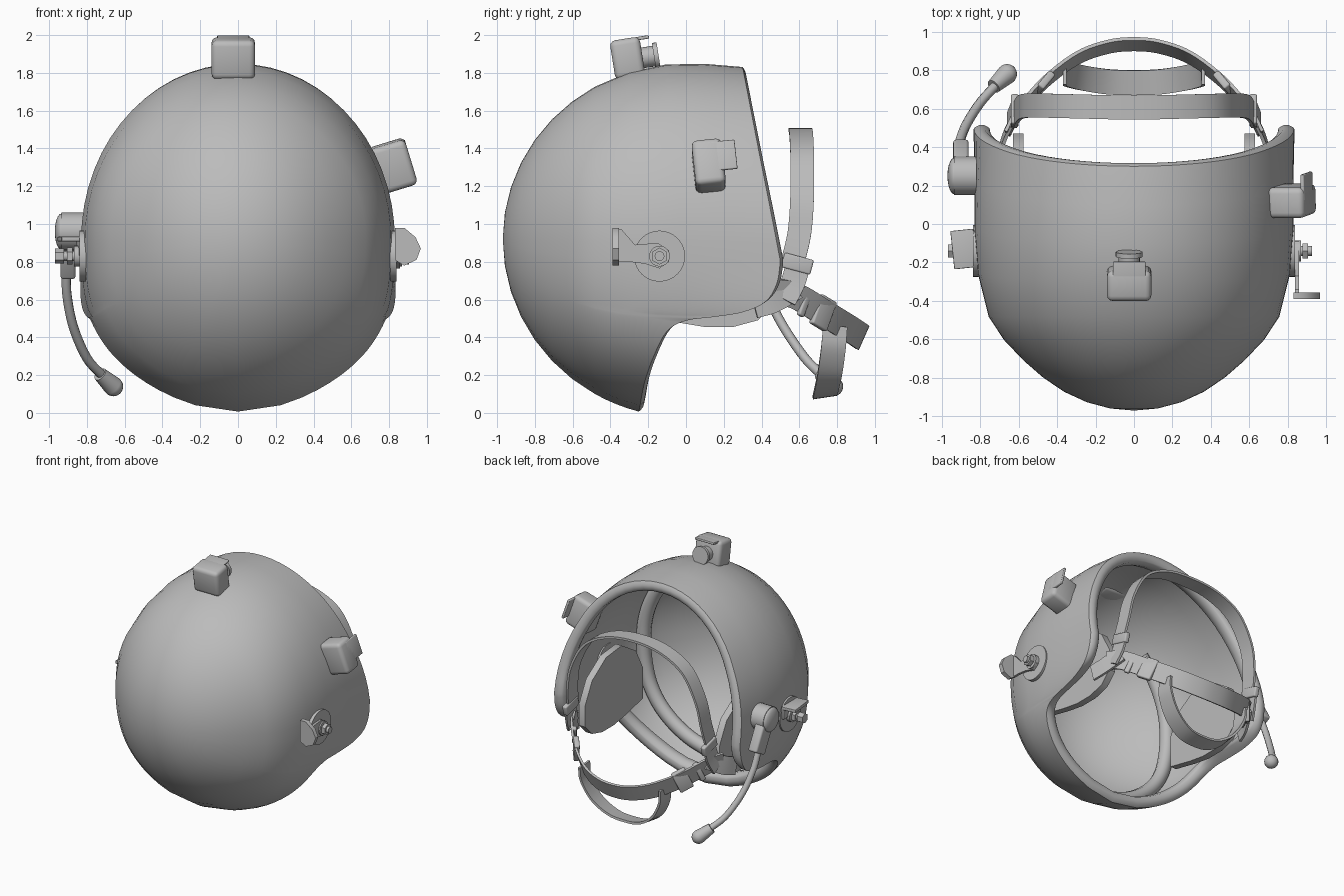
import bpy, bmesh, math
from math import pi, sin, cos, radians
from mathutils import Vector, Matrix

cube = bpy.data.objects.get("Cube")
if cube:
    bpy.data.objects.remove(cube, do_unlink=True)

grey = bpy.data.materials.new("plain grey")
grey.use_nodes = True
grey.diffuse_color = (0.5, 0.5, 0.5, 1)
grey.node_tree.nodes["Principled BSDF"].inputs["Base Color"].default_value = (0.5, 0.5, 0.5, 1)


def finish(name, bm, angle=40, matrix=None):
    bmesh.ops.remove_doubles(bm, verts=bm.verts, dist=1e-5)
    bmesh.ops.recalc_face_normals(bm, faces=bm.faces)
    if matrix:
        bm.transform(matrix)
    me = bpy.data.meshes.new(name)
    bm.to_mesh(me)
    bm.free()
    for p in me.polygons:
        p.use_smooth = True
    me.set_sharp_from_angle(angle=radians(angle))
    me.materials.append(grey)
    ob = bpy.data.objects.new(name, me)
    bpy.context.scene.collection.objects.link(ob)
    return ob


def loft(name, rings, angle=40, caps=False):
    """Skin closed rings of points."""
    bm = bmesh.new()
    rows = [[bm.verts.new(p) for p in r] for r in rings]
    for a, b in zip(rows, rows[1:]):
        for i in range(len(a)):
            j = (i + 1) % len(a)
            bm.faces.new((a[i], a[j], b[j], b[i]))
    if caps:
        bm.faces.new(rows[0])
        bm.faces.new(rows[-1])
    return finish(name, bm, angle)


def smooth(pts, n=5):
    """Catmull-Rom path through the given points."""
    pts = [Vector(p) for p in pts]
    ext = [2 * pts[0] - pts[1]] + pts + [2 * pts[-1] - pts[-2]]
    out = []
    for a, b, c, d in zip(ext, ext[1:], ext[2:], ext[3:]):
        for k in range(n):
            t = k / n
            out.append(b + (c - a) * t / 2 + (2 * a - 5 * b + 4 * c - d) * t * t / 2
                       + (3 * b - a - 3 * c + d) * t ** 3 / 2)
    return out + [pts[-1]]


def strap(name, pts, width, across, thick=0.018, mirror=False):
    if mirror:
        pts = pts + [(-x, y, z) for x, y, z in reversed(pts[:-1])]
    path = smooth(pts)
    rings = []
    for i, p in enumerate(path):
        tan = (path[min(i + 1, len(path) - 1)] - path[max(i - 1, 0)]).normalized()
        w = Vector(across)
        w = (w - tan * w.dot(tan)).normalized()
        n = tan.cross(w) * thick / 2
        w = w * width / 2
        rings.append([p + w + n, p - w + n, p - w - n, p + w - n])
    return loft(name, rings, caps=True)


def tube(name, pts, r, sides=10):
    path = smooth(pts)
    rings, side = [], None
    for i, p in enumerate(path):
        tan = (path[min(i + 1, len(path) - 1)] - path[max(i - 1, 0)]).normalized()
        side = tan.orthogonal() if side is None else side - tan * side.dot(tan)
        side.normalize()
        up = tan.cross(side)
        rings.append([p + (side * cos(2 * pi * k / sides) + up * sin(2 * pi * k / sides)) * r
                      for k in range(sides)])
    return loft(name, rings, caps=True)


def box(name, loc, size, rot=(0, 0, 0), bevel=0.01, parent=None):
    bm = bmesh.new()
    bmesh.ops.create_cube(bm, size=1)
    bm.transform(Matrix.Diagonal((*size, 1)))
    bmesh.ops.bevel(bm, geom=bm.edges[:], offset=bevel, segments=3, profile=0.5, affect='EDGES')
    m = Matrix.Translation(loc)
    for axis, a in zip("ZYX", reversed(rot)):
        m = m @ Matrix.Rotation(radians(a), 4, axis)
    return finish(name, bm, 40, (parent or Matrix()) @ m)


def rod(name, a, b, r, sides=24, r2=None, parent=None):
    a, b = Vector(a), Vector(b)
    bm = bmesh.new()
    bmesh.ops.create_cone(bm, cap_ends=True, segments=sides, radius1=r,
                          radius2=r if r2 is None else r2, depth=(b - a).length)
    q = (b - a).to_track_quat('Z', 'Y').to_matrix().to_4x4()
    return finish(name, bm, 35, (parent or Matrix()) @ Matrix.Translation((a + b) / 2) @ q)


def ball(name, loc, size):
    bm = bmesh.new()
    bmesh.ops.create_uvsphere(bm, u_segments=20, v_segments=12, radius=1)
    return finish(name, bm, 60, Matrix.Translation(loc) @ Matrix.Diagonal((*size, 1)))


def prism(name, outline, a, b, to3d):
    return loft(name, [[to3d(u, v, w) for u, v in outline] for w in (a, b)], caps=True)


# Helmet shell: half ellipsoid carried forward to the face opening, fuller at the cheeks
CZ = 0.92


def on_shell(th, t, d=0.0):
    s, c = sin(min(t, pi / 2)), cos(th)
    y = -(0.97 - d) * cos(t) if t < pi / 2 else t - pi / 2
    front, low = max(y, 0), min(c, 0) ** 2
    wide = 1 + 0.63 * front * low + 0.34 * low * (1 - low) * s * s
    wide += 0.05 * math.exp(-((t - 1.02) / 0.25) ** 2)
    taper = 1 + (math.sqrt(1 - (front / 1.5) ** 2) - 1) * min(1, 2 * max(c, 0))
    tall = 0.93 + 0.015 * low
    return Vector(((0.83 - d) * s * sin(th) * wide * taper, y, CZ + (tall - d) * s * c * taper))


edge = []
for k in range(17):
    th = radians(97) * k / 16
    edge.append((th, pi / 2 + 0.3 + 0.2 * (0.93 - 0.93 * cos(th)) / 1.05))
lower = [(0, 0.5, 0.8), (0, 0.48, 0.68), (0, 0.42, 0.585), (0, 0.3, 0.53), (0, 0.15, 0.505),
         (0, 0, 0.485), (0, -0.1, 0.43), (0, -0.17, 0.3), (0, -0.22, 0.16), (0, -0.25, 0.005)]
for p in smooth(lower, 4)[1:]:
    t = pi / 2 + p.y if p.y > 0 else math.acos(-p.y / 0.97)
    c = (p.z - CZ) / (0.94 * sin(min(t, pi / 2)))
    edge.append((math.acos(max(-1, min(1, c))), t))
edge[-1] = (pi, edge[-1][1])
edge += [(-th, t) for th, t in reversed(edge[1:-1])]


def steps(te):
    """Shared rings over the back, then a few rows reaching the edge."""
    return [1.05 * k / 7 for k in range(1, 8)] + [1.05 + (te - 1.05) * k / 4 for k in range(1, 5)]


def shell_column(th, te):
    out = [on_shell(th, t) for t in steps(te)]
    rim_in = on_shell(th, te, 0.08)
    push = (out[-1] - out[-2]).normalized() * 0.018
    lip = [out[-1].lerp(rim_in, f) + push * sin(pi * f) for f in (0.12, 0.35, 0.65, 0.88)]
    bead = [rim_in, on_shell(th, te - 0.05, 0.09), on_shell(th, te - 0.1, 0.075), on_shell(th, te - 0.12, 0.045)]
    inner = [on_shell(th, t, 0.025) for t in reversed(steps(te - 0.13))]
    return [on_shell(0, 0)] + out + lip + bead + inner + [on_shell(0, 0, 0.025)]


columns = [shell_column(th, t) for th, t in edge]
columns.append(columns[0])
loft("helmet_shell", columns, angle=50)

# Inside: a padded roll down each rear quarter and a flat panel over each ear
ear = [(-0.27, 0.53), (-0.05, 0.48), (0.1, 0.455), (0.25, 0.455), (0.38, 0.49), (0.47, 0.58), (0.47, 0.75),
       (0.38, 0.92), (0.2, 1.04), (0, 1.06), (-0.18, 0.95), (-0.27, 0.78)]
for s, side in ((1, "left"), (-1, "right")):
    tube(side + "_rear_roll", [on_shell(s * radians(a), 1.05, 0.07) for a in range(40, 171, 13)], 0.055)
    prism(side + "_ear_panel", ear, s * 0.575, s * 0.63, lambda u, v, w: (w, u, v))

# Harness straps
strap("forehead_strap", [(0.62, 0.56, 0.78), (0.6, 0.6, 0.95), (0.56, 0.615, 1.15), (0.44, 0.615, 1.36),
                         (0.24, 0.61, 1.47), (0, 0.605, 1.5)], 0.125, (0, 1, 0), mirror=True)
strap("chin_strap", [(0.66, 0.47, 0.64), (0.6, 0.58, 0.62), (0.47, 0.73, 0.53), (0.3, 0.86, 0.45),
                     (0.14, 0.92, 0.41), (0, 0.935, 0.4)], 0.14, (0, 0.4, 0.9), mirror=True)
strap("chin_cup_strap", [(0.36, 0.79, 0.46), (0.35, 0.78, 0.34), (0.27, 0.76, 0.2), (0.14, 0.74, 0.11),
                         (0, 0.735, 0.09)], 0.13, (0, 1, 0.15), mirror=True)
for s, side in ((1, "left"), (-1, "right")):
    strap(side + "_anchor_strap", [(s * 0.7, 0.36, 0.57), (s * 0.67, 0.46, 0.6), (s * 0.61, 0.58, 0.67)],
          0.14, (0, -0.3, 1))
    strap(side + "_joining_strap", [(s * 0.65, 0.52, 0.6), (s * 0.63, 0.57, 0.7), (s * 0.62, 0.6, 0.82)],
          0.13, (0, 1, -0.3))
    box(side + "_upper_buckle", (s * 0.62, 0.59, 0.79), (0.04, 0.16, 0.08), (-15, 0, 0))
    box(side + "_chin_buckle", (s * 0.475, 0.725, 0.53), (0.04, 0.11, 0.17), (-25, 0, s * 40))
    box(side + "_chin_slider", (s * 0.56, 0.63, 0.585), (0.03, 0.04, 0.16), (-25, 0, s * 40))

# Side pivots: disc, washers and hex bolt on both sides
for s, side in ((1, "left"), (-1, "right")):
    for part, x0, x1, r, n in (("disc", 0.79, 0.838, 0.135, 32), ("washer", 0.82, 0.868, 0.055, 20),
                               ("bolt", 0.85, 0.925, 0.026, 12), ("nut", 0.875, 0.905, 0.045, 6)):
        rod(f"{side}_pivot_{part}", (s * x0, -0.14, 0.83), (s * x1, -0.14, 0.83), r, n)
rod("right_pivot_bolt_head", (-0.92, -0.14, 0.83), (-0.968, -0.14, 0.83), 0.04, 6)

# Left lever arm with upright paddle
arm = [(-0.37, 0.97), (-0.34, 0.97), (-0.27, 0.89), (-0.15, 0.9), (-0.09, 0.86), (-0.09, 0.8),
       (-0.14, 0.765), (-0.22, 0.79), (-0.3, 0.8), (-0.37, 0.8)]
prism("left_lever_arm", arm, 0.838, 0.858, lambda u, v, w: (w, u, v))
paddle = [(0.83, 0.98), (0.88, 0.98), (0.94, 0.93), (0.968, 0.87), (0.945, 0.81), (0.88, 0.78), (0.83, 0.81)]
prism("left_lever_paddle", paddle, -0.39, -0.355, lambda u, v, w: (u, w, v))

# Right folded plate
box("right_folded_plate", (-0.885, -0.13, 0.92), (0.12, 0.2, 0.025), (0, 0, 6), 0.004)
box("right_plate_base", (-0.835, -0.13, 0.88), (0.025, 0.2, 0.1), (0, 0, 6), 0.004)

# Clip mount on the crown: block, thin hook, round neck and collar
top_m = Matrix.Translation((-0.025, -0.29, 1.88)) @ Matrix.Rotation(radians(9), 4, 'X')
box("crown_mount_block", (0, -0.02, 0), (0.23, 0.16, 0.21), bevel=0.03, parent=top_m)
box("crown_mount_hook", (0, 0.03, 0.095), (0.17, 0.16, 0.018), bevel=0.005, parent=top_m)
rod("crown_mount_neck", (0, 0.04, -0.01), (0, 0.13, -0.01), 0.055, parent=top_m)
rod("crown_mount_collar", (0, 0.12, -0.01), (0, 0.145, -0.01), 0.07, parent=top_m)

# Clip mount on the left side
side_m = Matrix.Translation((0.83, 0.13, 1.31)) @ Matrix.Rotation(radians(73), 4, 'Y')
box("side_mount_block", (0, -0.01, -0.01), (0.25, 0.16, 0.2), (0, 0, 6), 0.03, side_m)
box("side_mount_hook", (-0.03, 0.06, 0.08), (0.16, 0.15, 0.02), (0, 0, 6), 0.006, side_m)

# Microphone: pivot cup, bracket, boom and tip
rod("microphone_pivot", (-0.82, 0.25, 0.96), (-0.935, 0.25, 0.96), 0.1, 24)
ball("microphone_pivot_cap", (-0.935, 0.25, 0.96), (0.035, 0.095, 0.095))
box("microphone_bracket", (-0.9, 0.33, 0.84), (0.08, 0.13, 0.24), (28, 0, 0), 0.015)
boom = [(-0.91, 0.37, 0.76), (-0.905, 0.43, 0.62), (-0.87, 0.52, 0.45), (-0.8, 0.63, 0.29), (-0.72, 0.72, 0.2)]
tube("microphone_boom", boom, 0.025)
rod("microphone_tip", (-0.73, 0.715, 0.205), (-0.665, 0.775, 0.145), 0.038, r2=0.052)
ball("microphone_tip_end", (-0.66, 0.78, 0.14), (0.052, 0.052, 0.052))
